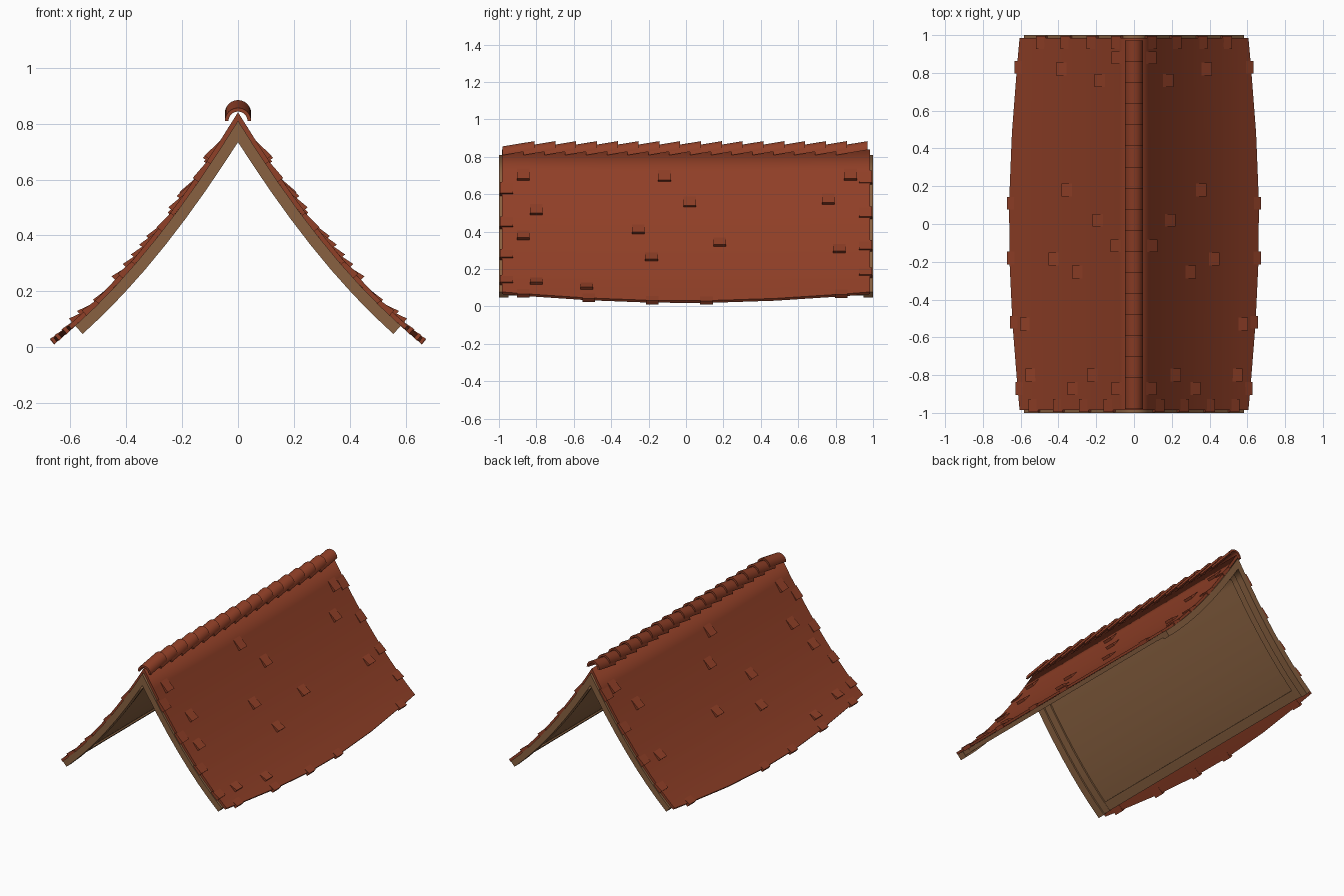
import bpy, bmesh, math

if "Cube" in bpy.data.objects:
    bpy.data.objects.remove(bpy.data.objects["Cube"])

A, B = 1.625, 0.63          # sagging slope profile z = 0.81 - A x + B x^2


def material(name, rgb):
    m = bpy.data.materials.new(name)
    m.diffuse_color = (*rgb, 1)
    m.use_nodes = True
    m.node_tree.nodes["Principled BSDF"].inputs["Base Color"].default_value = m.diffuse_color
    return m


TILE = material("terracotta", (0.28, 0.05, 0.02))
WOOD = material("brown wood", (0.25, 0.12, 0.052))


def point(x, y, t):
    """Point on the slope at distance x from the ridge, raised t along the normal."""
    s = A - 2 * B * x
    k = math.hypot(s, 1)
    z = 0.81 - A * x + B * x * x
    if x < 1e-6:
        return (0, y, z + t * k)
    return (max(0, x + t * s / k), y, z + t / k)


def finish(bm, name, mat, mirror=True):
    bmesh.ops.recalc_face_normals(bm, faces=bm.faces)
    me = bpy.data.meshes.new(name)
    bm.to_mesh(me)
    bm.free()
    me.materials.append(mat)
    ob = bpy.data.objects.new(name, me)
    bpy.context.collection.objects.link(ob)
    bpy.context.view_layer.objects.active = ob
    bpy.ops.object.select_all(action='DESELECT')
    ob.select_set(True)
    bpy.ops.object.shade_smooth_by_angle(angle=math.radians(30))
    if mirror:
        ob.modifiers.new("mirror", 'MIRROR')
    return ob


def slab(bm, x0, eave, ys, t0, t1, n=8):
    """Curved board following the slope; eave(y) is its lower limit."""
    g = [[[bm.verts.new(point(x0 + (eave(y) - x0) * i / n, y, t)) for y in ys]
          for i in range(n + 1)] for t in (t0, t1)]
    m = len(ys) - 1
    for i in range(n):
        for layer in g:
            for j in range(m):
                bm.faces.new((layer[i][j], layer[i + 1][j], layer[i + 1][j + 1], layer[i][j + 1]))
        for j in (0, m):
            bm.faces.new((g[0][i][j], g[0][i + 1][j], g[1][i + 1][j], g[1][i][j]))
    for i in ((n,) if x0 == 0 else (0, n)):
        for j in range(m):
            bm.faces.new((g[0][i][j], g[0][i][j + 1], g[1][i][j + 1], g[1][i][j]))


def board(name, x0, x1, spans, t0):
    bm = bmesh.new()
    for y0, y1 in spans:
        slab(bm, x0, lambda y: x1, (y0, y1), t0, 0.0)
    return finish(bm, name, WOOD)


def both(a, b):
    return ((-b, -a), (a, b))


# wooden underside: sheathing, gable boards, inner rafters, ridge and eave strips
board("roof_sheathing", 0, 0.575, ((-0.96, 0.96),), -0.018)
board("gable_boards", 0, 0.582, both(0.95, 1.0), -0.04)
board("inner_rafters", 0, 0.58, both(0.90, 0.952), -0.029)
board("ridge_strip", 0, 0.05, ((-0.91, 0.91),), -0.026)
board("eave_strip", 0.535, 0.579, ((-0.91, 0.91),), -0.027)


# tile covering with bowed eave
def eave(y):
    return 0.594 + 0.058 * math.cos(math.pi * y / 2)


bm = bmesh.new()
slab(bm, 0, eave, [-0.985, -0.85, -0.53, -0.19, 0.12, 0.48, 0.84, 0.985], 0.0, 0.016, 10)
finish(bm, "tile_covering", TILE)


# single raised tiles: wedges that lift at the lower end
def raised_tile(bm, x, y, lift=0.018, w=0.034, d=0.022):
    v = [bm.verts.new(point(x + sx * d, y + sy * w, t))
         for sx, t in ((-1, 0.0), (-1, 0.015), (1, -0.003), (1, 0.016 + lift)) for sy in (-1, 1)]
    for f in ((0, 1, 3, 2), (4, 5, 7, 6), (0, 1, 5, 4), (2, 3, 7, 6), (0, 2, 6, 4), (1, 3, 7, 5)):
        bm.faces.new([v[i] for i in f])


bm = bmesh.new()
for x, y in ((.07, .88), (.16, .76), (.365, .82), (.335, .18), (.17, .02), (.075, -.115),
             (.405, -.185), (.28, -.255), (.56, -.53), (.53, -.8), (.2, -.8), (.07, -.87), (.305, -.87)):
    raised_tile(bm, x, y)
finish(bm, "raised_tiles", TILE)

bm = bmesh.new()
for y in (.83, .11, -.18, -.52, -.87):           # along the eave
    raised_tile(bm, eave(y) - 0.014, y, 0.006)
for x in (.12, .25, .39, .52):                   # along both gable edges
    raised_tile(bm, x, -0.96, 0.008)
    raised_tile(bm, x - 0.04, 0.96, 0.008)
finish(bm, "edge_tiles", TILE)

# overlapping half-round ridge tiles, each tilted up toward the back
bm = bmesh.new()
SEG = 12
for i in range(17):
    y0 = -0.98 + i * 0.1113
    rings = []
    for y, zc in ((y0, 0.809), (y0 + 0.17, 0.837)):
        arc = [(r, math.pi * k / SEG) for r, ks in ((0.047, range(SEG + 1)), (0.034, range(SEG, -1, -1)))
               for k in ks]
        rings.append([bm.verts.new((r * math.cos(a), y, zc + r * math.sin(a))) for r, a in arc])
    n = len(rings[0])
    for k in range(n):
        bm.faces.new((rings[0][k], rings[0][(k + 1) % n], rings[1][(k + 1) % n], rings[1][k]))
    for r in rings:
        for k in range(SEG):
            bm.faces.new((r[k], r[k + 1], r[n - 2 - k], r[n - 1 - k]))
finish(bm, "ridge_tiles", TILE, mirror=False)
